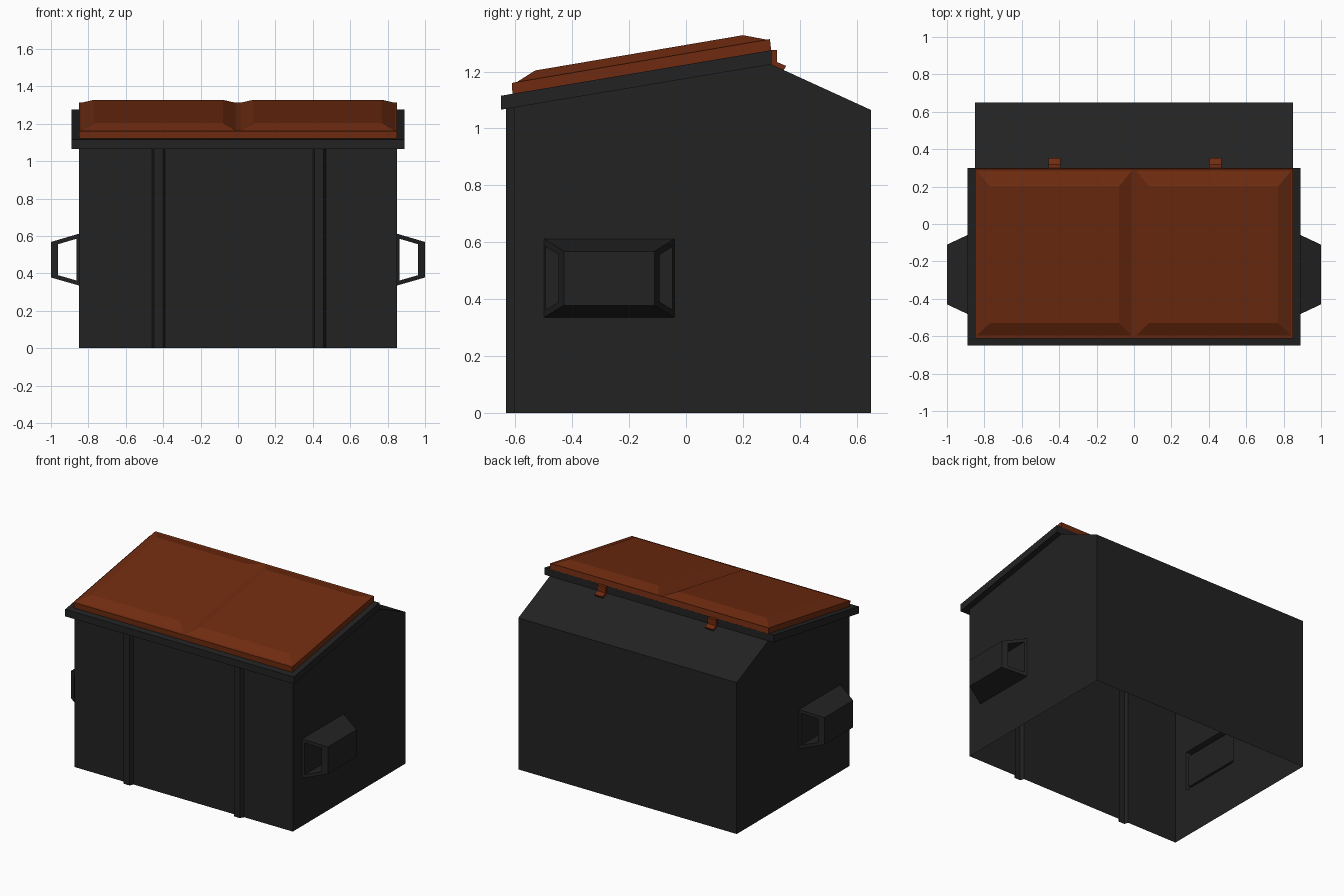
import bpy
import bmesh

if "Cube" in bpy.data.objects:
    bpy.data.objects.remove(bpy.data.objects["Cube"])


def material(name, color):
    m = bpy.data.materials.new(name)
    m.diffuse_color = color
    m.use_nodes = True
    m.node_tree.nodes["Principled BSDF"].inputs["Base Color"].default_value = m.diffuse_color
    return m


STEEL = material("dark_steel", (0.016, 0.016, 0.016, 1))
RUST = material("lid_brown", (0.16, 0.024, 0.005, 1))


def make(name, verts, faces, mat):
    me = bpy.data.meshes.new(name)
    me.from_pydata(verts, [], faces)
    bm = bmesh.new()
    bm.from_mesh(me)
    bmesh.ops.remove_doubles(bm, verts=bm.verts, dist=1e-5)
    bmesh.ops.recalc_face_normals(bm, faces=bm.faces)
    bm.to_mesh(me)
    bm.free()
    me.materials.append(mat)
    ob = bpy.data.objects.new(name, me)
    bpy.context.collection.objects.link(ob)
    return ob


def loft(name, a, b, mat):
    """Closed solid between two matching loops of points."""
    n = len(a)
    faces = [tuple(range(n)), tuple(range(n, 2 * n))]
    faces += [(i, (i + 1) % n, n + (i + 1) % n, n + i) for i in range(n)]
    return make(name, a + b, faces, mat)


def extrude_x(name, profile, x0, x1, mat):
    """Extrude a (y, z) profile along x."""
    return loft(name, [(x0, y, z) for y, z in profile],
                [(x1, y, z) for y, z in profile], mat)


def lid_z(y):
    """Height of the sloping lid slab's upper surface."""
    return 1.16 + (y + 0.61) * 0.17


RIBS = (("left", -0.425), ("right", 0.435))

# Bin body: hollow sheet shell, open below, with side openings into the pockets
SIDE = [(-0.605, 0), (0.65, 0), (0.65, 1.065), (0.30, 1.225), (-0.605, 1.076)]
HOLE = [(-0.50, 0.335), (-0.04, 0.335), (-0.04, 0.612), (-0.50, 0.612)]
verts = [(x, y, z) for x in (-0.85, 0.85) for y, z in SIDE + HOLE]
faces = [(1, 2, 11, 10), (2, 3, 12, 11)]                    # back wall, back slope
for o in (0, 9):
    for f in ((0, 1, 6, 5), (1, 2, 3, 7, 6), (3, 4, 8, 7), (4, 0, 5, 8)):
        faces.append(tuple(i + o for i in f))
# Front wall, folded outward into two hollow ribs
plan = [(-0.85, -0.605)]
for _, x in RIBS:
    plan += [(x - 0.035, -0.605), (x - 0.025, -0.632),
             (x + 0.023, -0.632), (x + 0.036, -0.605)]
plan.append((0.85, -0.605))
start = len(verts)
for x, y in plan:
    verts += [(x, y, 0), (x, y, 1.076)]
for i in range(len(plan) - 1):
    k = start + 2 * i
    faces.append((k, k + 2, k + 3, k + 1))
make("bin_body", verts, faces, STEEL)

# Overhanging rim under the lid
extrude_x("rim", [(-0.65, 1.066), (0.30, 1.225), (0.30, 1.275), (-0.65, 1.115)],
          -0.89, 0.89, STEEL)

# Lid slab
extrude_x("lid_base", [(-0.61, 1.115), (0.30, 1.27), (0.295, lid_z(0.295)),
                       (-0.612, 1.16)], -0.85, 0.85, RUST)

# Raised bevelled lid panels
for side, s in (("left", -1), ("right", 1)):
    def ring(x0, x1, y0, y1, h):
        return [(s * x, y, lid_z(y) + h)
                for x, y in ((x0, y0), (x1, y0), (x1, y1), (x0, y1))]
    loft("lid_panel_" + side, ring(0.008, 0.845, -0.60, 0.29, -0.002),
         ring(0.08, 0.77, -0.53, 0.20, 0.03), RUST)

# Lid hinges in line with the ribs
for side, x in RIBS:
    extrude_x("hinge_" + side,
              [(0.295, 1.275), (0.32, 1.275), (0.32, 1.233), (0.352, 1.22),
               (0.343, 1.204), (0.295, 1.225)], x - 0.032, x + 0.032, RUST)

# Fork pockets: tapered sleeves open along y, with slanted ends
OUTER = [(0.85, 0.335), (1.0, 0.378), (1.0, 0.568), (0.85, 0.612)]
INNER = [(0.864, 0.362), (0.962, 0.39), (0.962, 0.556), (0.864, 0.585)]
for side, s in (("left", -1), ("right", 1)):
    verts = []
    for end in (-1, 1):
        for x, z in OUTER + INNER:
            half = 0.23 - (x - 0.85) * 0.47
            verts.append((s * x, -0.27 + end * half, z))
    faces = []
    for i in range(4):
        j = (i + 1) % 4
        if i < 3:                       # wall side stays open to the bin
            faces.append((i, j, j + 8, i + 8))
        faces += [(i + 4, j + 4, j + 12, i + 12),
                  (i, j, j + 4, i + 4), (i + 8, j + 8, j + 12, i + 12)]
    make("fork_pocket_" + side, verts, faces, STEEL)
